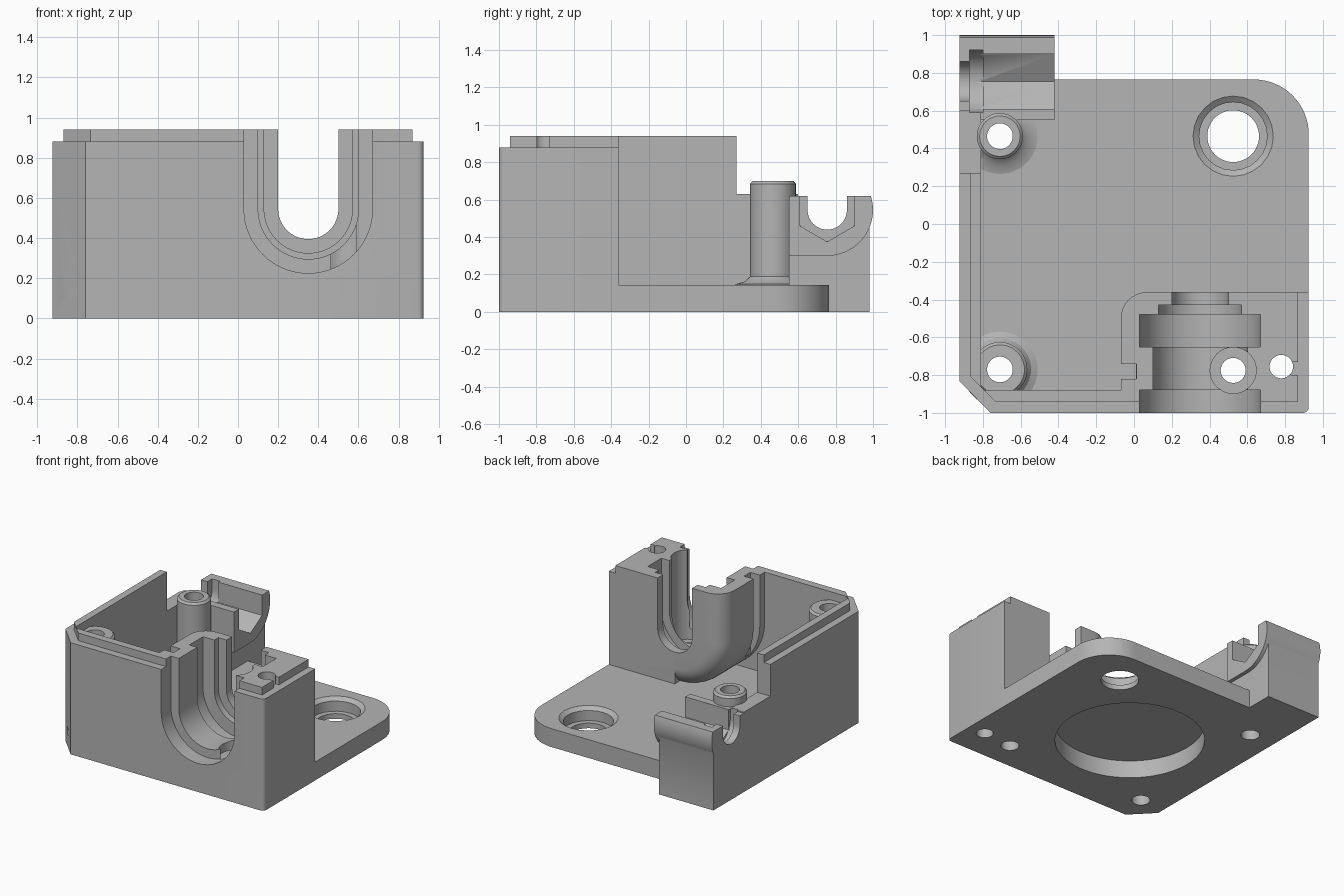
import bpy, bmesh, math

if "Cube" in bpy.data.objects:
    bpy.data.objects.remove(bpy.data.objects["Cube"])

grey = bpy.data.materials.new("plain_grey")
grey.diffuse_color = (0.46, 0.46, 0.46, 1)
grey.use_nodes = True
grey.node_tree.nodes["Principled BSDF"].inputs["Base Color"].default_value = grey.diffuse_color


def loft(name, rings):
    """Solid skin through rings of equal point count."""
    bm = bmesh.new()
    loops = [[bm.verts.new(p) for p in ring] for ring in rings]
    n = len(loops[0])
    for a, b in zip(loops, loops[1:]):
        for i in range(n):
            bm.faces.new((a[i], a[(i + 1) % n], b[(i + 1) % n], b[i]))
    bm.faces.new(loops[0])
    bm.faces.new(loops[-1])
    bmesh.ops.recalc_face_normals(bm, faces=bm.faces)
    me = bpy.data.meshes.new(name)
    bm.to_mesh(me)
    bm.free()
    ob = bpy.data.objects.new(name, me)
    me.materials.append(grey)
    bpy.context.collection.objects.link(ob)
    return ob


def prism(name, pts, a, b, axis="z"):
    place = {"z": lambda u, v, w: (u, v, w), "y": lambda u, v, w: (u, w, v),
             "x": lambda u, v, w: (w, u, v)}[axis]
    return loft(name, [[place(u, v, w) for u, v in pts] for w in (a, b)])


def box(name, x0, x1, y0, y1, z0, z1):
    return prism(name, [(x0, y0), (x1, y0), (x1, y1), (x0, y1)], z0, z1)


def lathe(name, x, y, profile, n=48):
    return loft(name, [[(x + r * math.cos(i * math.tau / n), y + r * math.sin(i * math.tau / n), z)
                        for i in range(n)] for r, z in profile])


def arc(cx, cy, r, a0, a1, n=12):
    return [(cx + r * math.cos(math.radians(a0 + (a1 - a0) * i / n)),
             cy + r * math.sin(math.radians(a0 + (a1 - a0) * i / n))) for i in range(n + 1)]


def u_shape(c, z, r, top=1.2):
    return [(c - r, top)] + arc(c, z, r, 180, 360, 32) + [(c + r, top)]


def combine(target, tool, op="DIFFERENCE"):
    tool.hide_render = True
    m = target.modifiers.new("bool", "BOOLEAN")
    m.operation, m.solver, m.object = op, "EXACT", tool
    bpy.context.view_layer.objects.active = target
    bpy.ops.object.modifier_apply(modifier=m.name)
    bpy.data.objects.remove(tool)


# Base plate with one round and one cut corner
L, R = -0.925, 0.925
housing = prism("housing", [(L, 0.765), (L, -0.83), (-0.76, -1)] + arc(R - .03, -.97, .03, -90, 0, 4)
                + arc(R - 0.29, 0.475, 0.29, 0, 90, 16), 0, 0.145)

# Tall side and front walls, low side wall, right block
parts = [
    prism("wall", [(L, .27), (L, -.83), (-.76, -1), (.38, -1), (.38, -.88), (-.79, -.88),
                   (-.81, -.86), (-.81, .27)], 0, 0.94),
    box("low_wall", L, -.81, .25, .6, 0, .63),
    prism("block", [(.35, -.36), (.35, -1)] + arc(R - .03, -.97, .03, -90, 0, 4) + [(R, -.36)], 0, .94),
]

# Rounded shell around the left half of the channel
rings = []
for y, inset in [(-1, 0)] + [(-.5 + .14 * math.sin(a), .14 * (1 - math.cos(a)))
                             for a in [i * math.pi / 16 for i in range(9)]]:
    r = 0.42 - inset
    pts = [(.37, .94), (.35 - r, .94)] + arc(.35, .545, r, 180, 270, 16) + [(.37, .545 - r)]
    rings.append([(u, y, v) for u, v in pts])
parts.append(loft("channel_shell", rings))

# Screw posts
parts.append(lathe("rear_post", -.71, .465, [(.2, .1), (.2, .148), (.15, .163), (.122, .19),
                                            (.122, .685), (.107, .70)]))
parts.append(lathe("corner_post", -.71, -.77, [(.2, .1), (.2, .148), (.165, .163), (.145, .19),
                                              (.145, .86), (.13, .875)]))
for p in parts:
    combine(housing, p, "UNION")

# Stepped cable channel
for r, y0, y1 in [(.32, -1.1, -.88), (.25, -.9, -.63), (.32, -.65, -.48),
                  (.22, -.5, -.43), (.15, -.45, -.2)]:
    combine(housing, prism("cut", u_shape(.35, .545, r), y0, y1, "y"))

# Ledge outside the top lip
combine(housing, prism("cut", [(-1.2, .6), (-1.2, -1.2), (1.2, -1.2), (1.2, .6), (.868, .6), (.868, -.94),
                               (-.735, -.94), (-.868, -.805), (-.868, .6)], .88, 1.2))

# Big opening, bearing seat, screw holes and sunk screw head
combine(housing, lathe("cut", -.09, -.155, [(.542, -.1), (.542, .14)], 96))
combine(housing, lathe("cut", .525, .465, [(.18, .04), (.18, .12), (.215, .147), (.215, .3)], 24))
for x, y, r in [(.525, .465, .137), (-.71, .465, .068), (-.71, -.77, .068),
                (.525, -.775, .066), (.78, -.755, .062)]:
    combine(housing, lathe("cut", x, y, [(r, -.1), (r, 1.2)]))
combine(housing, lathe("cut", .525, -.775, [(.122, .235), (.122, 1.2)]))

# Small notches in the lip and channel wall
combine(housing, box("cut", .83, .9, -.80, -.73, .88, 1.2))
combine(housing, box("cut", -.1, .012, -.82, -.74, .3, 1.2))

# Cable clip: foot and curved cradle
clip = box("cable_clip", L, -.45, .55, .98, 0, .52)
combine(clip, prism("cradle", [(.55, .62)] + [(.55, .30)] + arc(.755, .545, .245, -90, 18, 20),
                    L, -.42, "x"), "UNION")
for ob in (clip, housing):
    combine(ob, prism("cut", u_shape(.755, .545, .105), -1.1, -.85, "x"))
    combine(ob, prism("cut", u_shape(.755, .545, .165), -.87, -.80, "x"))
    combine(ob, prism("cut", [(.61, 1), (.61, .46), (.755, .375), (.9, .46), (.9, 1)],
                      -.81, -.3, "x"))

for ob in (housing, clip):
    bpy.ops.object.select_all(action="DESELECT")
    ob.select_set(True)
    bpy.context.view_layer.objects.active = ob
    bpy.ops.object.shade_smooth_by_angle(angle=math.radians(30))
